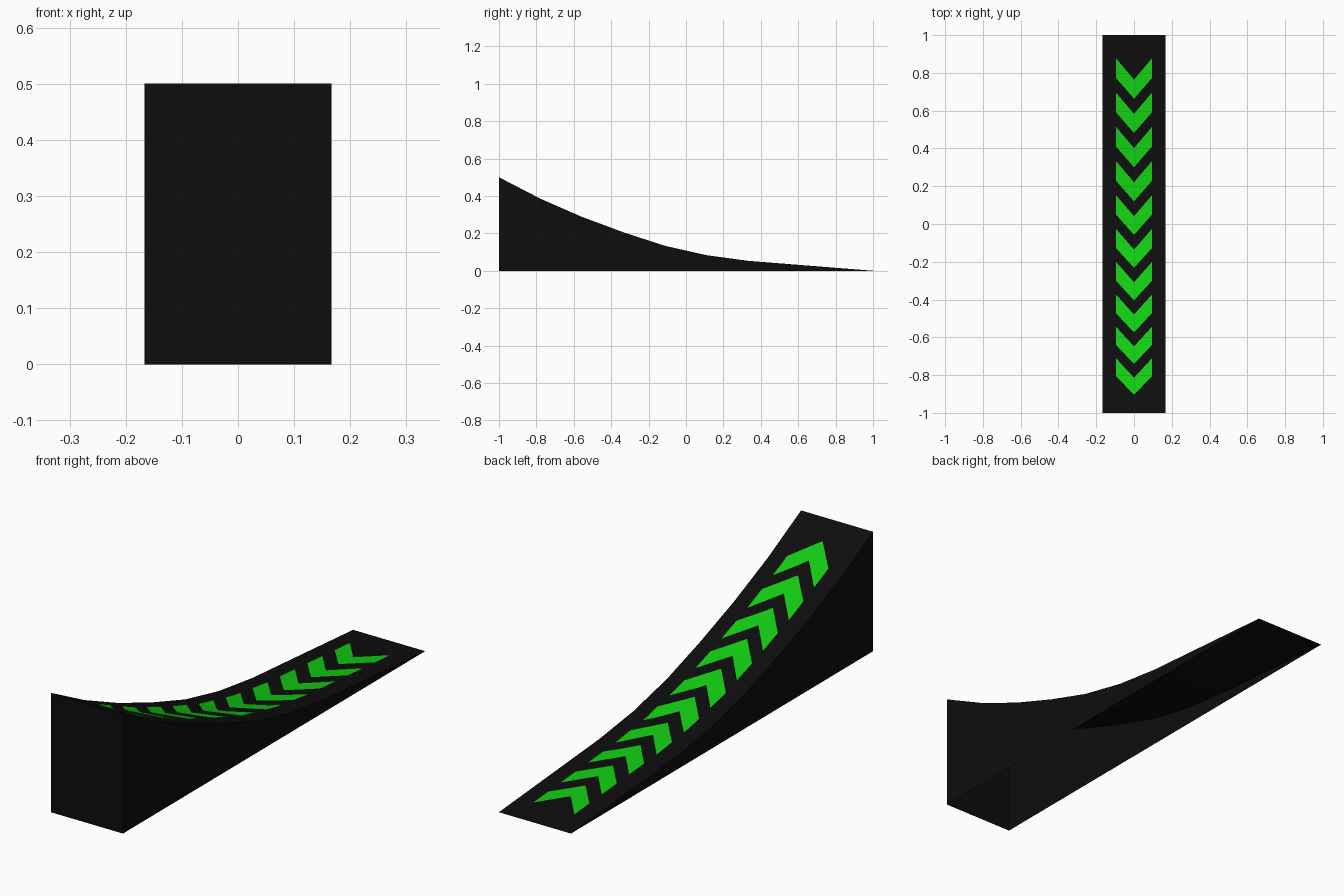
import bpy, bmesh
from math import hypot

if "Cube" in bpy.data.objects:
    bpy.data.objects.remove(bpy.data.objects["Cube"])

HALF_W = 0.167
LIFT = 0.003
# Curved deck profile (y, z), from the low back end to the tall front end
PROFILE = [(1.0, 0.0), (0.333, 0.053), (0.111, 0.083), (-0.111, 0.133),
           (-0.333, 0.205), (-0.556, 0.288), (-0.778, 0.385), (-1.0, 0.5)]

# Distance along the deck at each profile point
ARC = [0.0]
for (y0, z0), (y1, z1) in zip(PROFILE, PROFILE[1:]):
    ARC.append(ARC[-1] + hypot(y1 - y0, z1 - z0))


def on_deck(s):
    """Point (y, z) at distance s along the deck."""
    for i in range(len(ARC) - 1):
        if s <= ARC[i + 1] + 1e-6:
            t = (s - ARC[i]) / (ARC[i + 1] - ARC[i])
            (y0, z0), (y1, z1) = PROFILE[i], PROFILE[i + 1]
            return y0 + t * (y1 - y0), z0 + t * (z1 - z0)
    return PROFILE[-1]


def make_material(name, color):
    mat = bpy.data.materials.new(name)
    mat.diffuse_color = color
    mat.use_nodes = True
    mat.node_tree.nodes["Principled BSDF"].inputs["Base Color"].default_value = mat.diffuse_color
    return mat


def add_object(name, bm, mat):
    mesh = bpy.data.meshes.new(name)
    bm.to_mesh(mesh)
    bm.free()
    obj = bpy.data.objects.new(name, mesh)
    bpy.context.collection.objects.link(obj)
    mesh.materials.append(mat)
    return obj


black = make_material("black", (0.004, 0.004, 0.004, 1))
green = make_material("green", (0.006, 0.6, 0.006, 1))

# Ramp body: deck, two side walls and front wall, open underneath
bm = bmesh.new()
left = [bm.verts.new((-HALF_W, y, z)) for y, z in PROFILE]
right = [bm.verts.new((HALF_W, y, z)) for y, z in PROFILE]
foot_l = bm.verts.new((-HALF_W, -1, 0))
foot_r = bm.verts.new((HALF_W, -1, 0))
for i in range(len(PROFILE) - 1):
    bm.faces.new((left[i], left[i + 1], right[i + 1], right[i]))
bm.faces.new([foot_l] + left[::-1])
bm.faces.new(right + [foot_r])
bm.faces.new((foot_l, foot_r, right[-1], left[-1]))
add_object("ramp_body", bm, black)

# Chevron arrows: laid out flat along the deck, cut at its folds, then draped
bm = bmesh.new()
for k in range(10):
    s = 0.122 + 0.182 * k
    for side in (-1, 1):
        pts = [(0, s + 0.114), (side * 0.096, s),
               (side * 0.096, s + 0.105), (0, s + 0.216)]
        if side > 0:
            pts.reverse()
        bm.faces.new([bm.verts.new((x, d, 0)) for x, d in pts])
for fold in ARC[1:-1]:
    bmesh.ops.bisect_plane(bm, geom=bm.verts[:] + bm.edges[:] + bm.faces[:],
                           plane_co=(0, fold, 0), plane_no=(0, 1, 0))
for v in bm.verts:
    y, z = on_deck(v.co.y)
    v.co = (v.co.x, y, z + LIFT)
bm.normal_update()
for f in bm.faces:
    if f.normal.z < 0:
        f.normal_flip()
add_object("chevron_arrows", bm, green)
